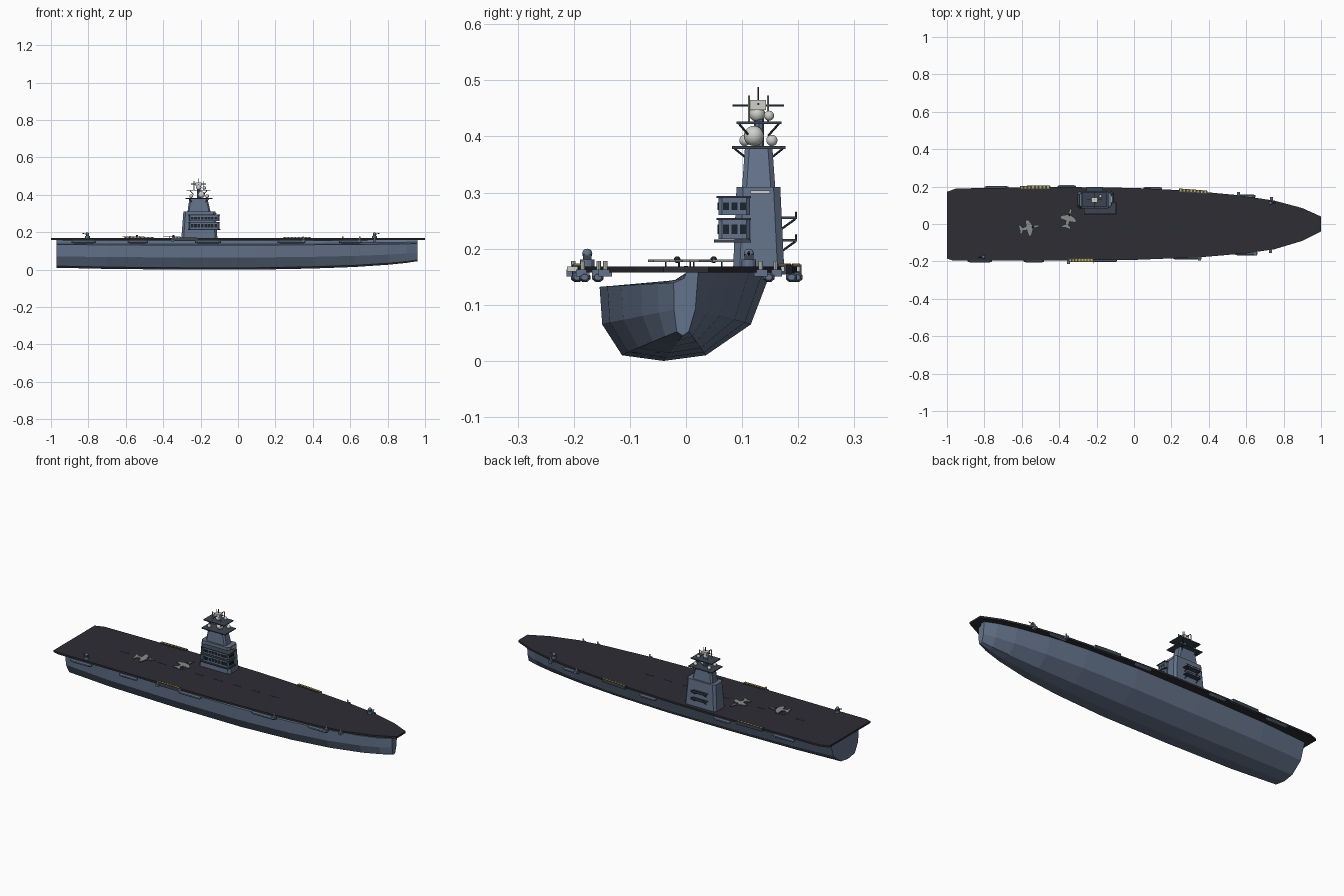
import bpy, bmesh, math
from mathutils import Vector, Matrix

if "Cube" in bpy.data.objects:
    bpy.data.objects.remove(bpy.data.objects["Cube"])


def mat(name, r, g, b):
    m = bpy.data.materials.new(name)
    m.diffuse_color = (r, g, b, 1)
    m.use_nodes = True
    m.node_tree.nodes["Principled BSDF"].inputs["Base Color"].default_value = m.diffuse_color
    return m


HULL = mat("hull blue grey", 0.125, 0.17, 0.255)
DECK = mat("deck charcoal", 0.027, 0.026, 0.034)
MARK = mat("deck marking blue", 0.02, 0.028, 0.045)
DARK = mat("dark steel", 0.045, 0.06, 0.085)
GLASS = mat("window black", 0.012, 0.017, 0.025)
LIGHT = mat("radar light grey", 0.62, 0.62, 0.60)
JET = mat("aircraft grey", 0.25, 0.26, 0.27)
YELLOW = mat("hazard yellow", 0.6, 0.42, 0.05)


def finish(name, bm, m, smooth=False):
    bmesh.ops.recalc_face_normals(bm, faces=bm.faces)
    me = bpy.data.meshes.new(name)
    bm.to_mesh(me)
    bm.free()
    me.materials.append(m)
    for p in me.polygons:
        p.use_smooth = smooth
    ob = bpy.data.objects.new(name, me)
    bpy.context.collection.objects.link(ob)
    return ob


def loft(name, rings, m):
    bm = bmesh.new()
    vs = [[bm.verts.new(p) for p in r] for r in rings]
    n = len(vs[0])
    for a, b in zip(vs, vs[1:]):
        for i in range(n):
            bm.faces.new((a[i], a[(i + 1) % n], b[(i + 1) % n], b[i]))
    bm.faces.new(vs[0])
    bm.faces.new(vs[-1])
    return finish(name, bm, m)


def prism(name, pts, z0, z1, m):
    return loft(name, [[(x, y, z) for x, y in pts] for z in (z0, z1)], m)


def rect(x0, x1, y0, y1, c=0.0):
    if c == 0:
        return [(x0, y0), (x1, y0), (x1, y1), (x0, y1)]
    return [(x0 + c, y0), (x1 - c, y0), (x1, y0 + c), (x1, y1 - c),
            (x1 - c, y1), (x0 + c, y1), (x0, y1 - c), (x0, y0 + c)]


def box(name, x0, x1, y0, y1, z0, z1, m, c=0.0):
    return prism(name, rect(x0, x1, y0, y1, c), z0, z1, m)


def taper(name, a, b, z0, z1, m, c):
    return loft(name, [[(x, y, z0) for x, y in rect(*a, c)],
                       [(x, y, z1) for x, y in rect(*b, c)]], m)


def rod(name, a, b, r, m, sides=8):
    a, b = Vector(a), Vector(b)
    d = b - a
    bm = bmesh.new()
    bmesh.ops.create_cone(bm, cap_ends=True, segments=sides, radius1=r, radius2=r, depth=d.length)
    q = d.to_track_quat('Z', 'Y').to_matrix().to_4x4()
    bm.transform(Matrix.Translation((a + b) / 2) @ q)
    return finish(name, bm, m)


def ball(name, x, y, z, r, m):
    bm = bmesh.new()
    bmesh.ops.create_uvsphere(bm, u_segments=16, v_segments=10, radius=r)
    bm.transform(Matrix.Translation((x, y, z)))
    return finish(name, bm, m, True)


# Hull: one skewed section, scaled along the length
SECTION = [(-1, .132), (-.97, .065), (-.74, .01), (-.26, 0), (.23, .01),
           (.75, .065), (.98, .158), (0, .157), (-.14, .143)]
STATIONS = [(-.97, .125, .01), (-.7, .145, .004), (-.3, .153, 0), (.1, .154, 0), (.4, .14, .006),
            (.62, .115, .014), (.8, .08, .026), (.9, .05, .036), (.96, .022, .045)]
loft("hull", [[(x, y * w, zb + z * (.158 - zb) / .158) for y, z in SECTION]
              for x, w, zb in STATIONS], HULL)

# Flight deck
PORT = [(1, .04), (.9, .085), (.75, .125), (.55, .155), (.3, .178), (0, .193),
        (-.4, .198), (-.95, .19), (-1, .172)]
STARBOARD = [(-1, -.185), (-.97, -.195), (-.4, -.195), (0, -.192), (.35, -.178),
             (.6, -.157), (.75, -.135), (.9, -.09), (1, -.04)]
prism("flight_deck", PORT + STARBOARD, .158, .168, DECK)
for i in range(9):
    x = -.72 + i * .115
    box("centre_dash", x, x + .05, -.004, .004, .167, .169, MARK)


def edge(x, side):
    pts = sorted(PORT if side > 0 else STARBOARD)
    for (x0, y0), (x1, y1) in zip(pts, pts[1:]):
        if x0 < x1 and x0 <= x <= x1:
            return y0 + (y1 - y0) * (x - x0) / (x1 - x0)


# Sponsons: octagonal pods hung under the deck edge
for x0, x1, side in [(-.89, -.76, -1), (-.59, -.48, -1), (-.23, -.09, -1), (.21, .36, -1), (.54, .66, -1),
                     (-.8, -.67, 1), (-.41, -.31, 1), (.05, .15, 1), (.55, .65, 1)]:
    y = edge((x0 + x1) / 2, side)
    ring = [(y + .011 * math.cos(a), .149 + .009 * math.sin(a))
            for a in [math.pi / 8 + k * math.pi / 4 for k in range(8)]]
    loft("sponson", [[(x, y + (p - y) * s, .149 + (q - .149) * s) for p, q in ring]
                     for x, s in [(x0, .6), (x0 + .012, 1), (x1 - .012, 1), (x1, .6)]], HULL)

# Edge lifts with hazard stripes
for x0, x1, side in [(-.61, -.45, 1), (.24, .39, 1), (-.35, -.22, -1)]:
    n = 8
    y0, y1 = edge(x0, side), edge(x1, side)
    ends = [(x0, y0 - .009), (x1, y1 - .009), (x1, y1 + .009), (x0, y0 + .009)]
    prism("edge_lift", ends, .154, .172, DARK)
    for k in range(n):
        xa = x0 + (x1 - x0) * (k + .25) / n
        ym = edge(xa, side)
        box("hazard_stripe", xa, xa + .01, ym - .006, ym + .006, .171, .174, YELLOW)
    box("lift_end_plate", x1, x1 + .003, y1 - .018, y1 + .006, .159, .168, LIGHT)

# Small deck-edge mounts
for x, side in [(.735, 1), (.73, -1), (.56, 1), (.65, -1), (.35, -1), (-.35, -1)]:
    y = edge(x, side) + side * .006
    box("edge_mount", x - .008, x + .008, y - .012, y + .012, .15, .163, HULL)
    rod("edge_post", (x, y, .16), (x, y, .178), .004, LIGHT)

# Point-defence guns
for x, y in [(.73, .112), (-.805, -.176)]:
    rod("gun_base", (x, y, .165), (x, y, .181), .013, HULL, 12)
    ball("gun_dome", x, y, .191, .009, HULL)
    box("gun_body", x - .008, x + .008, y - .008, y + .008, .178, .19, DARK)
    s = 1 if x > 0 else -1
    rod("gun_barrel", (x, y, .188), (x + s * .026, y, .194), .002, DARK)

# Parked aircraft: mirrored half outline, thin body, dark canopy
HALF = [(.062, 0), (.045, .006), (.02, .008), (.005, .04), (-.012, .046), (-.015, .01),
        (-.035, .008), (-.045, .024), (-.055, .024), (-.052, 0)]
OUTLINE = HALF + [(x, -y) for x, y in HALF[-2:0:-1]]
for cx, cy, ang in [(-.56, -.02, 12), (-.35, .03, 75)]:
    c, s = math.cos(math.radians(ang)), math.sin(math.radians(ang))
    prism("aircraft", [(cx + x * c - y * s, cy + x * s + y * c) for x, y in OUTLINE], .176, .181, JET)
    ball("canopy", cx + .02 * c, cy + .02 * s, .1805, .006, GLASS)
    for dx, dy in [(.035, 0), (-.02, .012), (-.02, -.012)]:
        px, py = cx + dx * c - dy * s, cy + dx * s + dy * c
        rod("landing_gear", (px, py, .167), (px, py, .177), .0015, DARK, 6)

# Island and upper tower
taper("island", (-.303, -.11, .084, .175), (-.292, -.12, .09, .168), .165, .31, HULL, .012)
taper("tower", (-.27, -.147, .1, .159), (-.26, -.163, .105, .154), .31, .38, HULL, .008)
box("island_light_strip", -.121, -.116, .115, .15, .298, .304, LIGHT)

# Bridge decks wrapping the inboard side, with windows
for z0, z1 in [(.217, .251), (.26, .29)]:
    box("bridge", -.262, -.1, .058, .114, z0, z1, HULL, .006)
    box("bridge_roof", -.266, -.096, .054, .116, z1, z1 + .004, DARK)
    zw0, zw1 = z0 + .009, z1 - .008
    for k in range(8):
        x = -.252 + k * .018
        box("front_window", x, x + .014, .056, .06, zw0, zw1, GLASS)
    for k in range(3):
        y = .066 + k * .015
        box("side_window", -.102, -.098, y, y + .011, zw0, zw1, GLASS)
box("bridge_walkway", -.268, -.094, .05, .116, .211, .216, DARK)

# Outboard galleries with braces
for z in (.213, .253):
    box("gallery", -.255, -.165, .165, .198, z, z + .004, DARK)
    for x in (-.245, -.175):
        rod("gallery_brace", (x, .17, z - .018), (x, .195, z), .002, DARK)
        rod("gallery_post", (x, .196, z), (x, .196, z + .012), .0015, DARK)
    rod("gallery_rail", (-.255, .196, z + .012), (-.165, .196, z + .012), .0015, DARK)

# Mast platforms with braces
for x0, x1, y0, y1, z in [(-.282, -.137, .082, .177, .378), (-.276, -.147, .09, .17, .422)]:
    box("mast_platform", x0, x1, y0, y1, z, z + .005, DARK)
    for x in (x0 + .02, x1 - .02):
        for y, yi in ((y0 + .005, .112), (y1 - .005, .147)):
            rod("platform_brace", (x, y, z), (-.21 + (x + .21) * .6, yi, z - .02), .002, DARK)
rod("lower_mast", (-.21, .13, .38), (-.21, .13, .45), .009, HULL)

# Radar domes, light array box and antennas
for x, y, z, r in [(-.195, .121, .401, .018), (-.25, .153, .393, .01), (-.25, .105, .393, .01),
                   (-.165, .153, .393, .01), (-.21, .127, .44, .014), (-.18, .148, .437, .009)]:
    ball("radar_dome", x, y, z, r, LIGHT)
box("radar_box", -.226, -.194, .114, .143, .447, .465, LIGHT)
rod("yard_arm", (-.21, .083, .455), (-.21, .175, .455), .002, DARK)
rod("cross_arm", (-.25, .129, .458), (-.17, .129, .458), .002, DARK)
rod("mast_top", (-.21, .129, .46), (-.21, .129, .488), .0015, DARK)
for x in (-.235, -.185):
    for y in (.112, .146):
        rod("whip_antenna", (x, y, .425), (x, y, .473), .0018, LIGHT)
